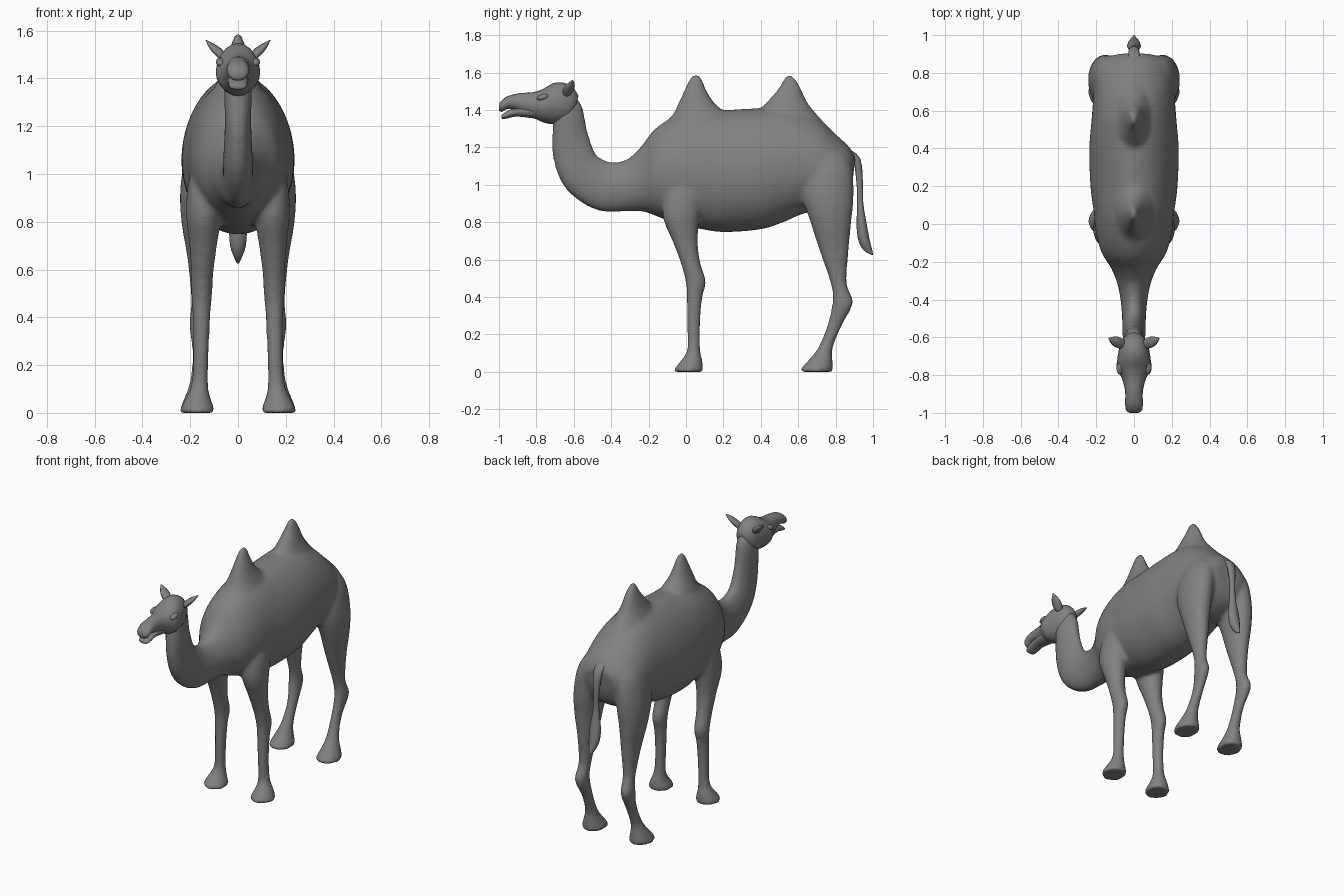
import bpy
import bmesh
from math import sin, cos, pi
from mathutils import Vector

default_cube = bpy.data.objects.get("Cube")
if default_cube:
    bpy.data.objects.remove(default_cube, do_unlink=True)

# One flat hide colour for the whole animal
hide = bpy.data.materials.new("grey hide")
hide.use_nodes = True
hide_colour = (0.22, 0.22, 0.22, 1)
hide.diffuse_color = hide_colour
hide.node_tree.nodes["Principled BSDF"].inputs["Base Color"].default_value = hide_colour


def catmull(before, start, end, after, t):
    """Smooth blend between two neighbouring sections."""
    return tuple(
        b + 0.5 * t * (c - a + t * (2 * a - 5 * b + 4 * c - d + t * (3 * (b - c) + d - a)))
        for a, b, c, d in zip(before, start, end, after))


def refine(sections, steps):
    """Add in-between sections along the loft."""
    last = len(sections) - 1
    result = []
    for i in range(last):
        for step in range(steps):
            result.append(catmull(sections[max(i - 1, 0)], sections[i], sections[i + 1],
                                  sections[min(i + 2, last)], step / steps))
    return result + [sections[last]]


def loft(bm, sections, side=1, sides=20, steps=3, taper=0):
    """Skin oval rings; each is (y, z) to (y, z), half width, centre x.
    A positive taper narrows the rings towards their first point."""
    rings = []
    for ya, za, yb, zb, width, centre in refine(sections, steps):
        middle = Vector((side * centre, (ya + yb) / 2, (za + zb) / 2))
        reach = Vector((0, ya - yb, za - zb)) / 2
        ring = []
        for k in range(sides):
            angle = 2 * pi * k / sides
            across = width * sin(angle) * (1 - taper * cos(angle))
            ring.append(bm.verts.new(middle + reach * cos(angle) + Vector((across, 0, 0))))
        rings.append(ring)
    for lower, upper in zip(rings, rings[1:]):
        for k in range(sides):
            n = (k + 1) % sides
            bm.faces.new((lower[k], lower[n], upper[n], upper[k]))
    bm.faces.new(rings[0])
    bm.faces.new(rings[-1])


def finish(bm, name):
    """Turn a bmesh into a smooth, coloured object."""
    bmesh.ops.recalc_face_normals(bm, faces=bm.faces[:])
    mesh = bpy.data.meshes.new(name)
    bm.to_mesh(mesh)
    bm.free()
    mesh.materials.append(hide)
    mesh.shade_smooth()
    obj = bpy.data.objects.new(name, mesh)
    bpy.context.collection.objects.link(obj)
    return obj


def centred(sections):
    return [section + (0,) for section in sections]


def levels(sections):
    """Horizontal rings written as height, front y, back y, half width, centre x."""
    return [(front, z, back, z, width, x) for z, front, back, width, x in sections]


# Neck, barrel and rump as one continuous loft: back line, belly line, half width
torso = centred([
    (-.60, 1.48, -.71, 1.40, .05),
    (-.555, 1.42, -.712, 1.32, .058),
    (-.525, 1.28, -.715, 1.17, .055),
    (-.485, 1.17, -.67, 1.02, .06),
    (-.44, 1.135, -.58, .92, .062),
    (-.385, 1.12, -.46, .86, .068),
    (-.31, 1.14, -.34, .857, .085),
    (-.24, 1.205, -.23, .857, .12),
    (-.17, 1.295, -.14, .825, .17),
    (-.07, 1.36, -.03, .785, .2),
    (.06, 1.40, .06, .767, .212),
    (.2, 1.40, .2, .747, .23),
    (.4, 1.41, .4, .762, .236),
    (.56, 1.41, .52, .8, .225),
    (.7, 1.355, .64, .85, .215),
    (.8, 1.27, .75, .86, .205),
    (.87, 1.205, .85, .92, .175),
    (.905, 1.15, .89, 1.01, .1),
])

# The two humps, from base to tip
front_hump = levels([
    (1.28, -.17, .27, .13, 0),
    (1.37, -.075, .225, .095, 0),
    (1.44, -.04, .15, .062, 0),
    (1.52, -.003, .103, .036, 0),
    (1.565, .017, .088, .021, 0),
    (1.588, .037, .07, .009, 0),
])
rear_hump = levels([
    (1.28, .33, .79, .13, 0),
    (1.37, .37, .705, .095, 0),
    (1.44, .43, .65, .062, 0),
    (1.52, .497, .613, .036, 0),
    (1.56, .517, .59, .021, 0),
    (1.585, .537, .567, .009, 0),
])

# Legs, from shoulder or hip down to the foot pad
front_leg = levels([
    (1.12, -.05, .1, .05, .105),
    (.97, -.11, .1, .07, .137),
    (.83, -.125, .075, .074, .143),
    (.7, -.073, .063, .058, .146),
    (.58, -.028, .078, .047, .15),
    (.48, -.002, .108, .043, .152),
    (.4, .003, .088, .037, .153),
    (.25, .005, .076, .033, .155),
    (.12, .007, .076, .036, .16),
    (.06, -.028, .088, .053, .168),
    (.015, -.064, .093, .073, .17),
    (0, -.063, .092, .072, .17),
])
hind_leg = levels([
    (1.25, .7, .78, .04, .07),
    (1.12, .64, .88, .08, .125),
    (.95, .62, .897, .088, .153),
    (.8, .665, .884, .075, .162),
    (.65, .713, .87, .054, .158),
    (.47, .774, .86, .036, .16),
    (.37, .782, .895, .038, .166),
    (.25, .755, .835, .03, .16),
    (.13, .707, .785, .037, .165),
    (.06, .652, .784, .056, .17),
    (.015, .612, .787, .073, .17),
    (0, .615, .783, .072, .17),
])

# Fuse torso, humps and legs into one continuous skin
bm = bmesh.new()
loft(bm, torso, sides=48, steps=5, taper=.08)
for hump in (front_hump, rear_hump):
    loft(bm, hump, sides=32)
for side in (-1, 1):
    for shape in (front_leg, hind_leg):
        loft(bm, shape, side, sides=28)
body = finish(bm, "body_with_legs")
remesh = body.modifiers.new("fuse", 'REMESH')
remesh.mode = 'VOXEL'
remesh.voxel_size = 0.012
remesh.use_smooth_shade = True
relax = body.modifiers.new("soften joins", 'SMOOTH')
relax.factor = 0.5
relax.iterations = 9

# Head with muzzle and upper lip
bm = bmesh.new()
loft(bm, centred([
    (-.575, 1.475, -.60, 1.38, .035),
    (-.60, 1.515, -.62, 1.35, .06),
    (-.65, 1.545, -.66, 1.333, .078),
    (-.71, 1.543, -.72, 1.325, .088),
    (-.765, 1.512, -.765, 1.335, .092),
    (-.82, 1.495, -.81, 1.355, .065),
    (-.89, 1.49, -.88, 1.385, .047),
    (-.95, 1.475, -.945, 1.407, .047),
    (-.982, 1.455, -.985, 1.39, .043),
    (-.998, 1.436, -1, 1.4, .026),
]))
finish(bm, "head")

# Lower jaw, leaving the mouth slightly open
bm = bmesh.new()
loft(bm, centred([
    (-.78, 1.43, -.78, 1.35, .055),
    (-.9, 1.415, -.9, 1.365, .042),
    (-.95, 1.397, -.95, 1.356, .04),
    (-.978, 1.38, -.978, 1.352, .034),
    (-.987, 1.373, -.987, 1.357, .02),
]))
finish(bm, "lower_jaw")

# Tail with a tuft at the end
bm = bmesh.new()
loft(bm, levels([
    (1.2, .82, .86, .03, 0),
    (1.14, .89, .932, .03, 0),
    (1, .912, .946, .018, 0),
    (.9, .915, .948, .02, 0),
    (.78, .912, .968, .036, 0),
    (.7, .922, .983, .033, 0),
    (.65, .95, .996, .016, 0),
    (.625, .99, 1, .004, 0),
]), sides=12)
finish(bm, "tail")

# Pointed ears and heavy eyelids on both sides
for side, label in ((1, "left"), (-1, "right")):
    bm = bmesh.new()
    loft(bm, levels([
        (0, -.018, .018, .022, 0),
        (.04, -.018, .018, .03, 0),
        (.08, -.012, .012, .022, 0),
        (.115, -.002, .002, .002, 0),
    ]), sides=10)
    ear = finish(bm, label + "_ear")
    base = Vector((side * .055, -.64, 1.485))
    tip = Vector((side * .135, -.605, 1.56))
    ear.location = base
    ear.rotation_euler = (tip - base).to_track_quat('Z', 'Y').to_euler()

    bm = bmesh.new()
    bmesh.ops.create_uvsphere(bm, u_segments=12, v_segments=8, radius=1)
    eyelid = finish(bm, label + "_eyelid")
    eyelid.location = (side * .073, -.765, 1.468)
    eyelid.scale = (.02, .034, .016)
    eyelid.rotation_euler = (.25, 0, 0)
